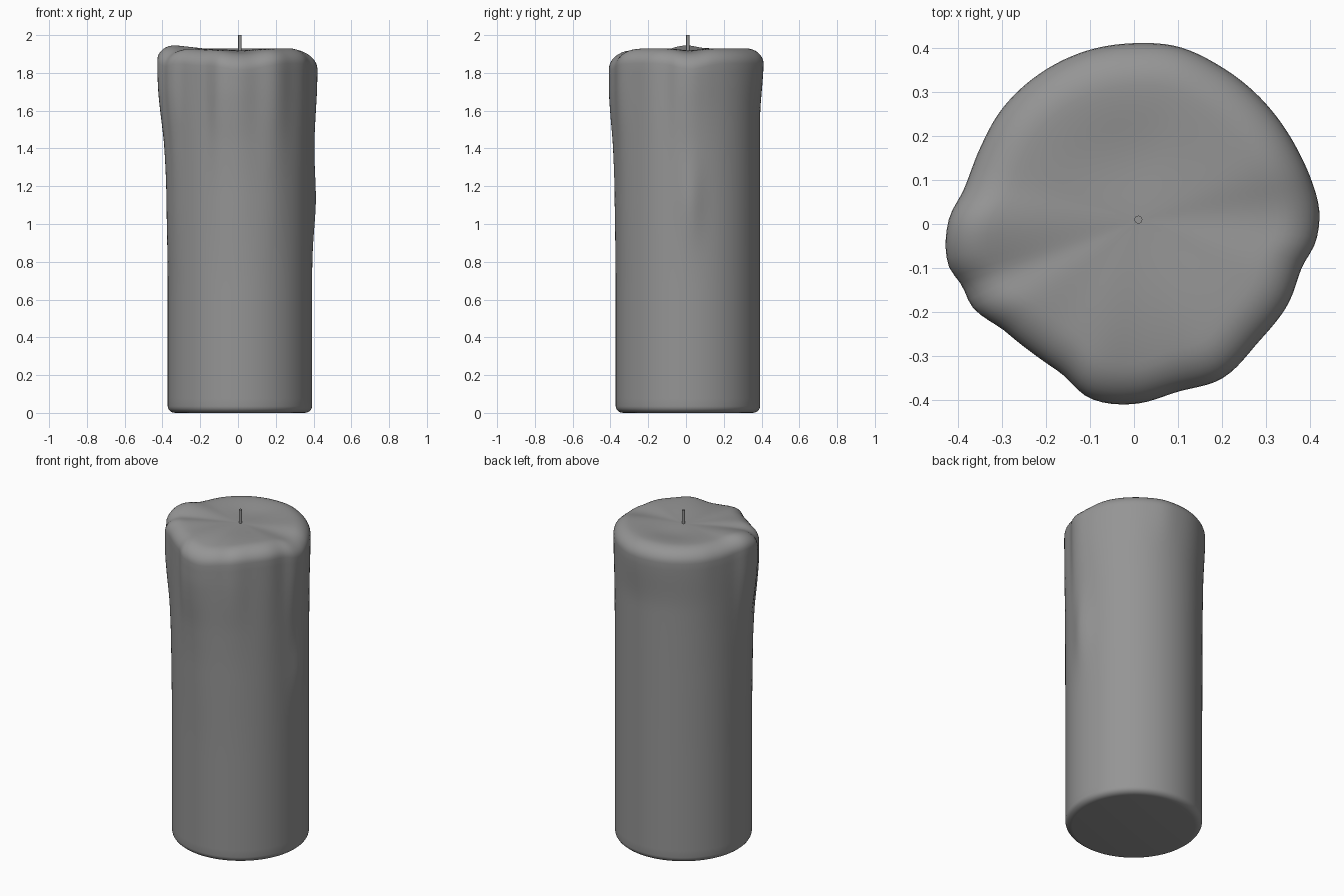
import bpy, bmesh, math

if "Cube" in bpy.data.objects:
    bpy.data.objects.remove(bpy.data.objects["Cube"])

CX, CY, R = 0.01, 0.01, 0.382
N = 128
SHOULDER = .095

# Melted rim outline seen from above
RIM = [(.42, .03), (.402, .1), (.37, .17), (.31, .26), (.2, .355), (.1, .402), (0, .41),
       (-.1, .395), (-.2, .35), (-.3, .26), (-.35, .17), (-.385, .08), (-.42, .01),
       (-.422, -.09), (-.39, -.14), (-.365, -.19), (-.29, -.245), (-.17, -.335),
       (-.1, -.395), (0, -.408), (.1, -.38), (.2, -.35), (.28, -.27), (.35, -.18),
       (.38, -.1), (.412, -.04)]
POLAR = sorted((math.atan2(y - CY, x - CX) % math.tau, math.hypot(x - CX, y - CY))
               for x, y in RIM)
LOOP = ([(a - math.tau, r) for a, r in POLAR[-2:]] + POLAR
        + [(a + math.tau, r) for a, r in POLAR[:2]])


def smooth(a, b, x):
    t = max(0, min(1, (x - a) / (b - a)))
    return t * t * (3 - 2 * t)


def bump(a, centre, width):
    d = (a - math.radians(centre) + math.pi) % math.tau - math.pi
    return math.exp(-(d / math.radians(width)) ** 2)


def rim_radius(a):
    # Cubic curve through the outline points
    for i in range(1, len(LOOP) - 2):
        (am, rm), (a0, r0), (a1, r1), (a2, r2) = LOOP[i - 1:i + 3]
        if a0 <= a <= a1:
            h = a1 - a0
            t = (a - a0) / h
            m0, m1 = (r1 - rm) / (a1 - am) * h, (r2 - r0) / (a2 - a0) * h
            return (r0 + (r1 - r0) * t * t * (3 - 2 * t)
                    + m0 * t * (1 - t) ** 2 - m1 * t * t * (1 - t))
    return R


def side_radius(a, z):
    # Wax runs fade down the front and sides, the back only flares at the lip
    drip = .45 * smooth(1.4, 1.75, z) + .37 * smooth(1.15, 1.6, z) + .18 * smooth(.65, 1.25, z)
    back = smooth(1.55, 1.86, z)
    k = bump(a, 90, 65)
    r = R + (rim_radius(a) - R) * (drip * (1 - k) + back * k)
    return r + .017 * bump(a, 2, 9) * math.exp(-((z - 1.13) / .2) ** 2)


def lip(a):
    # Height change at the rim: raised fold on the left, spills at front and right
    return (.022 * bump(a, 181, 12) - .016 * bump(a, 202, 8) - .035 * bump(a, 272, 20)
            - .03 * bump(a, 2, 15) - .01 * bump(a, 235, 16))


def ring(bm, fn):
    out = []
    for i in range(N):
        a = math.tau * i / N
        r, z = fn(a)
        out.append(bm.verts.new((CX + r * math.cos(a), CY + r * math.sin(a), z)))
    return out


# Candle body: rounded foot, dripping wall, soft shoulder and dished top
bm = bmesh.new()
rings = []
for i in range(6):
    t = i / 5 * math.pi / 2
    rings.append(ring(bm, lambda a: (R - .04 + .04 * math.sin(t), .035 - .035 * math.cos(t))))
for i in range(1, 45):
    z = .035 + 1.815 * i / 44
    rings.append(ring(bm, lambda a: (side_radius(a, z), z + lip(a) * smooth(1.6, 1.85, z))))
for i in range(1, 9):
    t = i / 8 * math.pi / 2
    rings.append(ring(bm, lambda a: (side_radius(a, 1.85) - SHOULDER * (1 - math.cos(t)),
                                     1.85 + .08 * math.sin(t)
                                     + lip(a) * (1 - .3 * (1 - math.cos(t))))))
for i in range(1, 14):
    f = 1 - i / 14
    rings.append(ring(bm, lambda a: ((side_radius(a, 1.85) - SHOULDER) * f,
                                     1.918 + .012 * smooth(0, 1, f) + .7 * lip(a) * f ** 2.2
                                     - .008 * bump(a, 100, 45) * math.sin(math.pi * f) ** 2)))
for lo, hi in zip(rings, rings[1:]):
    for i in range(N):
        j = (i + 1) % N
        bm.faces.new((lo[i], lo[j], hi[j], hi[i]))
bm.faces.new(rings[0][::-1])
tip = bm.verts.new((CX, CY, 1.918))
for i in range(N):
    bm.faces.new((rings[-1][i], rings[-1][(i + 1) % N], tip))
mesh = bpy.data.meshes.new("candle_body")
bm.to_mesh(mesh)
bm.free()
body = bpy.data.objects.new("candle_body", mesh)
bpy.context.collection.objects.link(body)
for p in mesh.polygons:
    p.use_smooth = True

# Wick
bpy.ops.mesh.primitive_cylinder_add(vertices=16, radius=.009, depth=.1, location=(CX, CY, 1.95))
wick = bpy.context.object
wick.name = "wick"
bpy.ops.object.shade_smooth_by_angle()

# Dark grey wax
wax = bpy.data.materials.new("dark_wax")
wax.diffuse_color = (.3, .3, .3, 1)
wax.use_nodes = True
wax.node_tree.nodes["Principled BSDF"].inputs["Base Color"].default_value = wax.diffuse_color
for ob in (body, wick):
    ob.data.materials.append(wax)
